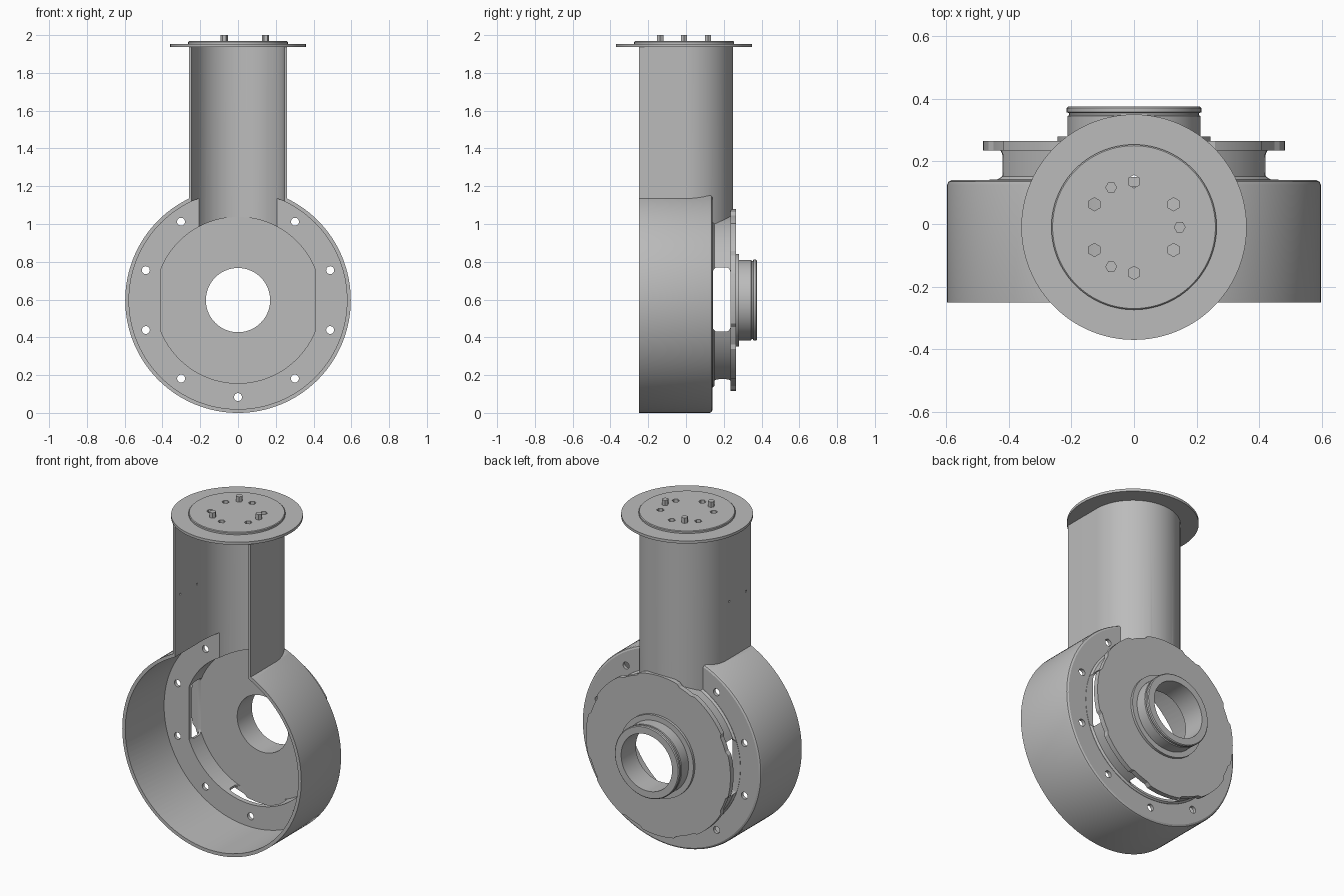
import bpy, bmesh
from math import pi, sin, cos, radians, sqrt
from mathutils import Matrix, Vector

if "Cube" in bpy.data.objects:
    bpy.data.objects.remove(bpy.data.objects["Cube"])

grey = bpy.data.materials.new("machined_grey")
grey.use_nodes = True
grey.diffuse_color = (0.5, 0.5, 0.5, 1)
grey.node_tree.nodes["Principled BSDF"].inputs["Base Color"].default_value = (0.5, 0.5, 0.5, 1)

HUB = 0.597            # height of the drum axis
TUBE_Y = -0.01         # depth of the tube axis
TO_Y = Matrix.Rotation(-pi / 2, 4, 'X')     # local z becomes +y, local y becomes -z
AT_HUB = Matrix.Translation((0, 0, HUB)) @ TO_Y
AT_TUBE = Matrix.Translation((0, TUBE_Y, 0))


def finish(name, bm, matrix):
    bmesh.ops.remove_doubles(bm, verts=bm.verts, dist=1e-5)
    bmesh.ops.transform(bm, matrix=matrix, verts=bm.verts)
    bmesh.ops.recalc_face_normals(bm, faces=bm.faces)
    mesh = bpy.data.meshes.new(name)
    bm.to_mesh(mesh)
    bm.free()
    mesh.materials.append(grey)
    ob = bpy.data.objects.new(name, mesh)
    bpy.context.collection.objects.link(ob)
    return ob


def lathe(name, profile, matrix, steps=96):
    """Revolve (radius, height) points; closed ring unless it starts on the axis."""
    bm = bmesh.new()
    vs = [bm.verts.new((r, 0, h)) for r, h in profile]
    edges = [bm.edges.new(p) for p in zip(vs, vs[1:])]
    if profile[0][0] > 0:
        edges.append(bm.edges.new((vs[-1], vs[0])))
    bmesh.ops.spin(bm, geom=vs + edges, axis=(0, 0, 1), cent=(0, 0, 0),
                   angle=2 * pi, steps=steps, use_duplicate=False)
    return finish(name, bm, matrix)


def rod(name, r, low, high, matrix, steps=96):
    return lathe(name, [(0, low), (r, low), (r, high), (0, high)], matrix, steps)


def prism(name, outline, low, high, matrix):
    bm = bmesh.new()
    face = bm.faces.new([bm.verts.new((x, y, low)) for x, y in outline])
    top = bmesh.ops.extrude_face_region(bm, geom=[face])["geom"]
    bmesh.ops.translate(bm, vec=(0, 0, high - low),
                        verts=[g for g in top if isinstance(g, bmesh.types.BMVert)])
    return finish(name, bm, matrix)


def rounded_box(name, low, high, axis, radius):
    """Box whose edges along one axis are rounded."""
    low, high = Vector(low), Vector(high)
    bm = bmesh.new()
    bmesh.ops.create_cube(bm, size=1)
    bmesh.ops.scale(bm, vec=high - low, verts=bm.verts)
    edges = [e for e in bm.edges if abs((e.verts[0].co - e.verts[1].co)[axis]) > 1e-4]
    bmesh.ops.bevel(bm, geom=edges, offset=radius, segments=5, profile=0.5, affect='EDGES')
    return finish(name, bm, Matrix.Translation((low + high) / 2))


def combine(target, other, operation):
    mod = target.modifiers.new("combine", 'BOOLEAN')
    mod.solver = 'EXACT'
    mod.operation = operation
    mod.object = other
    bpy.context.view_layer.objects.active = target
    bpy.ops.object.modifier_apply(modifier=mod.name)
    bpy.data.objects.remove(other)


def channel(r, front):
    """U outline: straight sides from the open front, round back."""
    arc = [(r * cos(pi * i / 48), r * sin(pi * i / 48)) for i in range(49)]
    return [(r, front)] + arc + [(-r, front)]


def flat_sided_circle(r, half_width):
    a0 = pi / 2 - math_asin(half_width / r)
    arc = [a0 + (pi - 2 * a0) * i / 48 for i in range(49)]
    return [(r * cos(a + s), r * sin(a + s)) for s in (0, pi) for a in arc]


def math_asin(v):
    return Vector((1, 0)).angle(Vector((sqrt(1 - v * v), v)))


# Housing: drum, stepped neck and upright channel
housing = lathe("housing", [(0, -0.25), (0.597, -0.25), (0.597, 0.125), (0.593, 0.135),
                            (0.583, 0.14), (0, 0.14)], AT_HUB, 128)
combine(housing, lathe("neck", [(0, 0.1), (0.462, 0.1), (0.462, 0.142), (0.452, 0.152),
                                (0.452, 0.24), (0, 0.24)], AT_HUB), 'UNION')
combine(housing, prism("tube", channel(0.26, -0.24), 0.8, 1.945, AT_TUBE), 'UNION')

# Hollows
combine(housing, rod("drum_hollow", 0.577, -0.4, 0.12, AT_HUB, 128), 'DIFFERENCE')
combine(housing, prism("neck_hollow", flat_sided_circle(0.44, 0.41), 0, 0.3, AT_HUB), 'DIFFERENCE')
combine(housing, prism("tube_hollow", channel(0.245, -0.4), 0.9, 2, AT_TUBE), 'DIFFERENCE')

# Side windows and bottom slot in the neck
combine(housing, rounded_box("windows", (-0.7, 0.142, 0.43), (0.7, 0.235, 0.77), 0, 0.025), 'DIFFERENCE')
combine(housing, rounded_box("slot", (-0.17, 0.15, 0.1), (0.17, 0.235, 0.25), 2, 0.025), 'DIFFERENCE')

# Screw holes around the drum back, all but the top one
for i in range(9):
    a = radians(126 + 36 * i)
    spot = Matrix.Translation((0.513 * cos(a), 0, HUB + 0.513 * sin(a))) @ TO_Y
    combine(housing, rod("screw_hole", 0.021, 0.08, 0.2, spot, 20), 'DIFFERENCE')

# Two pin holes in the right wall of the channel
for y in (-0.2, -0.04):
    spot = Matrix.Translation((-0.25, y, 1.48)) @ Matrix.Rotation(pi / 2, 4, 'Y')
    combine(housing, rod("pin_hole", 0.006, -0.05, 0.05, spot, 12), 'DIFFERENCE')

# Back plate with a shallow notched rim
rim = []
for i in range(144):
    a = 2 * pi * i / 144
    r = 0.482 if cos(8 * a) > -0.5 else 0.47
    rim.append((r * cos(a), r * sin(a)))
back_plate = prism("back_plate", rim, 0.235, 0.265, AT_HUB)
combine(back_plate, rod("bore", 0.17, 0, 0.5, AT_HUB), 'DIFFERENCE')

# Bearing boss with collar and grooved lip
boss = lathe("bearing_boss", [(0.17, 0.236), (0.2, 0.236), (0.245, 0.262), (0.245, 0.28),
                              (0.213, 0.28), (0.213, 0.345), (0.207, 0.348), (0.207, 0.354),
                              (0.215, 0.357), (0.215, 0.37), (0.21, 0.375), (0.17, 0.375)], AT_HUB)

# Top flange with raised pad and six hexagonal holes
flange = lathe("top_flange", [(0, 1.938), (0.36, 1.938), (0.36, 1.954), (0.264, 1.954),
                              (0.264, 1.964), (0.26, 1.968), (0, 1.968)], AT_TUBE, 128)


def on_pad(degrees):
    a = radians(degrees)
    return AT_TUBE @ Matrix.Translation((0.146 * cos(a), 0.146 * sin(a), 0))


for k in range(6):
    combine(flange, rod("hex_hole", 0.021, 1.8, 2.1, on_pad(30 + 60 * k) @ Matrix.Rotation(pi / 6, 4, 'Z'), 6),
            'DIFFERENCE')

# Three hexagonal studs
studs = [rod("stud_%d" % (k + 1), 0.019, 1.95, 2.0, on_pad(120 * k), 6) for k in range(3)]

# Smooth round surfaces, keep edges crisp
bpy.ops.object.select_all(action='DESELECT')
for ob in [housing, back_plate, boss, flange] + studs:
    ob.select_set(True)
bpy.context.view_layer.objects.active = housing
bpy.ops.object.shade_smooth_by_angle(angle=radians(25))
